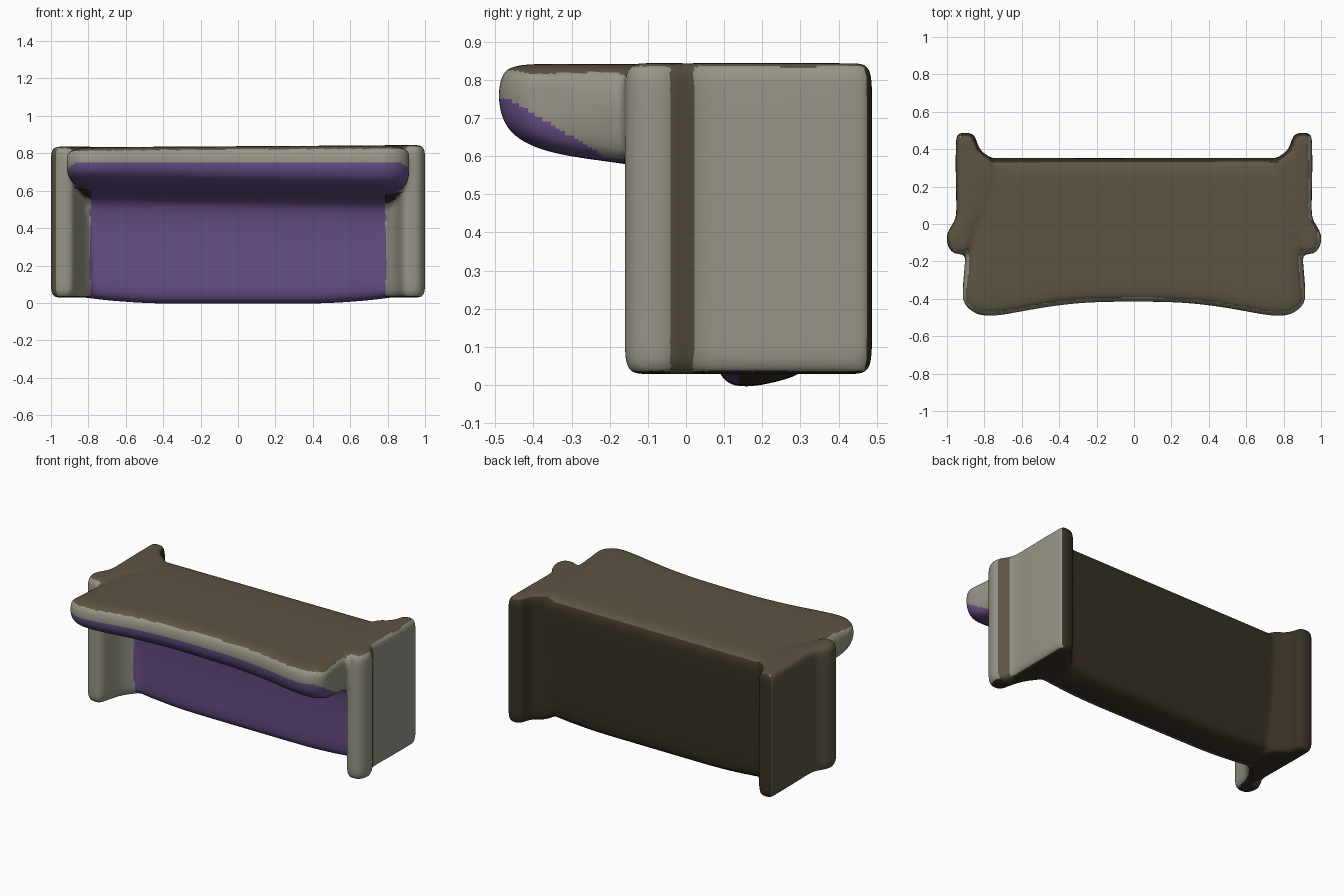
import bpy, bmesh
from mathutils import Vector

if "Cube" in bpy.data.objects:
    bpy.data.objects.remove(bpy.data.objects["Cube"])


def material(name, rgb):
    m = bpy.data.materials.new(name)
    m.diffuse_color = (*rgb, 1)
    m.use_nodes = True
    m.node_tree.nodes["Principled BSDF"].inputs["Base Color"].default_value = m.diffuse_color
    return m


MATS = [material("pale_frame", (0.31, 0.30, 0.24)),
        material("brown_top", (0.11, 0.09, 0.055)),
        material("dark_back", (0.04, 0.03, 0.017)),
        material("purple_cloth", (0.14, 0.08, 0.25))]


def smooth(a, b, v):
    t = min(1, max(0, (v - a) / (b - a)))
    return t * t * (3 - 2 * t)


def inset(pts, d):
    # move a counter-clockwise outline inwards
    out = []
    for i, p in enumerate(pts):
        t = (Vector(pts[(i + 1) % len(pts)]) - Vector(pts[i - 1])).normalized()
        out.append(Vector(p) + Vector((-t.y, t.x)) * d)
    return out


def loft(bm, rings):
    # closed skin through a row of equal rings, capped at both ends
    rows = [[bm.verts.new(p) for p in r] for r in rings]
    n = len(rows[0])
    faces = []
    for a, b in zip(rows, rows[1:]):
        for i in range(n):
            j = (i + 1) % n
            faces.append(bm.faces.new((a[i], a[j], b[j], b[i])))
    caps = [bm.faces.new(rows[0][::-1]), bm.faces.new(rows[-1])]
    faces += bmesh.ops.triangulate(bm, faces=caps)["faces"]
    bmesh.ops.recalc_face_normals(bm, faces=faces)


# body: overhanging top slab and upright panel, profile in (y, z)
profile = [(0.36, 0.79), (0.345, 0.836), (0.0, 0.836), (-0.30, 0.838), (-0.45, 0.838),
           (-0.49, 0.82), (-0.502, 0.74), (-0.475, 0.665), (-0.36, 0.615),
           (-0.18, 0.595), (0.00, 0.565), (0.06, 0.50), (0.075, 0.20),
           (0.075, 0.05), (0.10, 0.003), (0.16, -0.012), (0.31, 0.025), (0.33, 0.06)]


def body_ring(x, d):
    ring = []
    end = smooth(0.3, 0.78, abs(x))
    for y, z in inset(profile, d):
        px = x * (1 - 0.035 * smooth(-0.36, -0.2, y))          # waist by the arms
        y += 0.08 * (1 - end) * smooth(0.2, 0.42, -y)           # bowed front
        y += 0.05 * smooth(0.82, 0.93, abs(x)) * smooth(0.3, 0.45, -y)
        if z < 0.3:
            z += 0.035 * smooth(0.5, 0.95, abs(x))
        elif z < 0.7:
            z -= 0.015 * x
        else:
            z += 0.006 * x
        ring.append((px, y, z))
    return ring


bm = bmesh.new()
half = [(0.25, 0), (0.5, 0), (0.72, 0), (0.83, 0), (0.895, 0.012), (0.92, 0.045)]
stations = [(-x, d) for x, d in half[::-1]] + [(0, 0)] + half
loft(bm, [body_ring(x, d) for x, d in stations])

# arms: plan outline with rolled front edge, counter-clockwise
plan = [(0.868, 0.490), (0.845, 0.465), (0.835, 0.41), (0.80, 0.37), (0.73, 0.345),
        (0.75, 0.11), (0.80, 0.055), (0.84, 0.00), (0.86, -0.08), (0.875, -0.145),
        (0.90, -0.162), (0.95, -0.162), (0.985, -0.147), (1.008, -0.08), (0.992, -0.03),
        (0.953, 0.02), (0.948, 0.07), (0.954, 0.25), (0.953, 0.46), (0.945, 0.490)]
levels = [(0.028, 0.03), (0.034, 0.012), (0.065, 0), (0.12, 0), (0.45, 0),
          (0.76, 0), (0.81, 0), (0.838, 0.012), (0.844, 0.03)]
for side in (1, -1):
    drop = 0 if side > 0 else 0.008
    loft(bm, [[(side * x, y, z - (drop if z > 0.5 else 0)) for x, y in inset(plan, d)]
              for z, d in levels])

# fuse the parts into one softly moulded skin
raw = bpy.data.meshes.new("sofa_parts")
bm.to_mesh(raw)
bm.free()
sofa = bpy.data.objects.new("sofa", raw)
bpy.context.collection.objects.link(sofa)
sub = sofa.modifiers.new("soften", 'SUBSURF')
sub.levels = sub.render_levels = 2
fuse = sofa.modifiers.new("fuse", 'REMESH')
fuse.mode = 'VOXEL'
fuse.voxel_size = 0.012
relax = sofa.modifiers.new("relax", 'SMOOTH')
relax.factor = 0.5
relax.iterations = 10
graph = bpy.context.evaluated_depsgraph_get()
skin = bpy.data.meshes.new_from_object(sofa.evaluated_get(graph))
sofa.modifiers.clear()
sofa.data = skin
bpy.data.meshes.remove(raw)
skin.materials.clear()
for m in MATS:
    skin.materials.append(m)


# colours: cloth on the panel and under the slab, dark back, brown top
def colour(n, c):
    ax = abs(c.x)
    if n.z > 0.75 and c.z > 0.7:
        return 1
    if c.y > 0.2 and (n.y > 0.6 or ax < 0.9):
        return 2
    if c.y < -0.165:
        limit = 0.75 if ax < 0.86 else 0.68 + 0.6 * (-0.35 - c.y)
        return 3 if c.z < limit else 0
    if ax < 0.79 and c.z < 0.75:
        return 3 if c.y < 0.14 else 2
    if n.x < -0.6 and c.x < -0.92:
        return 1
    if ax > 0.92 and -0.04 < c.y < 0.02:
        return 1
    return 2 if n.z < -0.8 else 0


for f in skin.polygons:
    f.use_smooth = True
    f.material_index = colour(f.normal, f.center)
